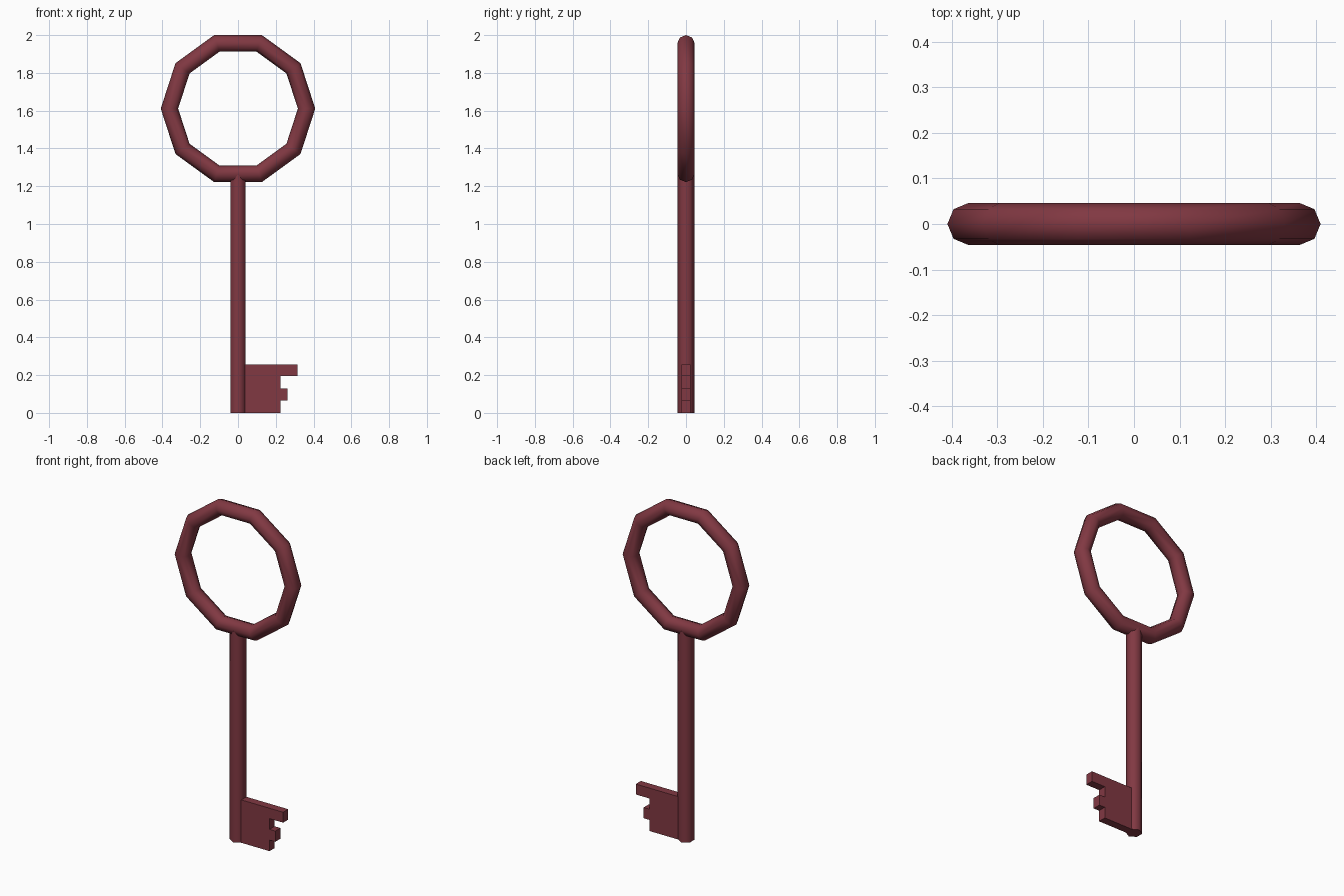
import bpy, bmesh
from math import pi, radians

if "Cube" in bpy.data.objects:
    bpy.data.objects.remove(bpy.data.objects["Cube"])

red = bpy.data.materials.new("dark_red")
red.diffuse_color = (0.22, 0.04, 0.055, 1)
red.use_nodes = True
red.node_tree.nodes["Principled BSDF"].inputs["Base Color"].default_value = red.diffuse_color


def finish(name, smooth_angle=None):
    ob = bpy.context.object
    ob.name = name
    ob.data.materials.append(red)
    bpy.ops.object.transform_apply(location=False, rotation=True, scale=True)
    if smooth_angle:
        bpy.ops.object.shade_smooth_by_angle(angle=radians(smooth_angle))


# ten-sided ring handle with an eight-sided tube
bpy.ops.mesh.primitive_torus_add(major_segments=10, minor_segments=8,
                                 major_radius=0.363, minor_radius=0.046,
                                 location=(0, 0, 1.611), rotation=(pi / 2, 0, 0))
finish("ring_handle", 61)

# hexagonal shaft, corners towards front and back
SHAFT_TOP = 1.26
bpy.ops.mesh.primitive_cylinder_add(vertices=6, radius=0.045, depth=SHAFT_TOP,
                                    location=(0, 0, SHAFT_TOP / 2))
finish("shaft", 61)

# toothed bit: outline extruded through its thickness
outline = [(0, 0), (0.225, 0), (0.225, 0.066), (0.263, 0.066), (0.263, 0.13),
           (0.225, 0.13), (0.225, 0.194), (0.315, 0.194), (0.315, 0.256), (0, 0.256)]
HALF = 0.024
bm = bmesh.new()
face = bm.faces.new([bm.verts.new((x, -HALF, z)) for x, z in outline])
new = bmesh.ops.extrude_face_region(bm, geom=[face])["geom"]
bmesh.ops.translate(bm, vec=(0, 2 * HALF, 0),
                    verts=[v for v in new if isinstance(v, bmesh.types.BMVert)])
bmesh.ops.recalc_face_normals(bm, faces=bm.faces)
mesh = bpy.data.meshes.new("bit")
bm.to_mesh(mesh)
bm.free()
bit = bpy.data.objects.new("bit", mesh)
bpy.context.collection.objects.link(bit)
mesh.materials.append(red)
